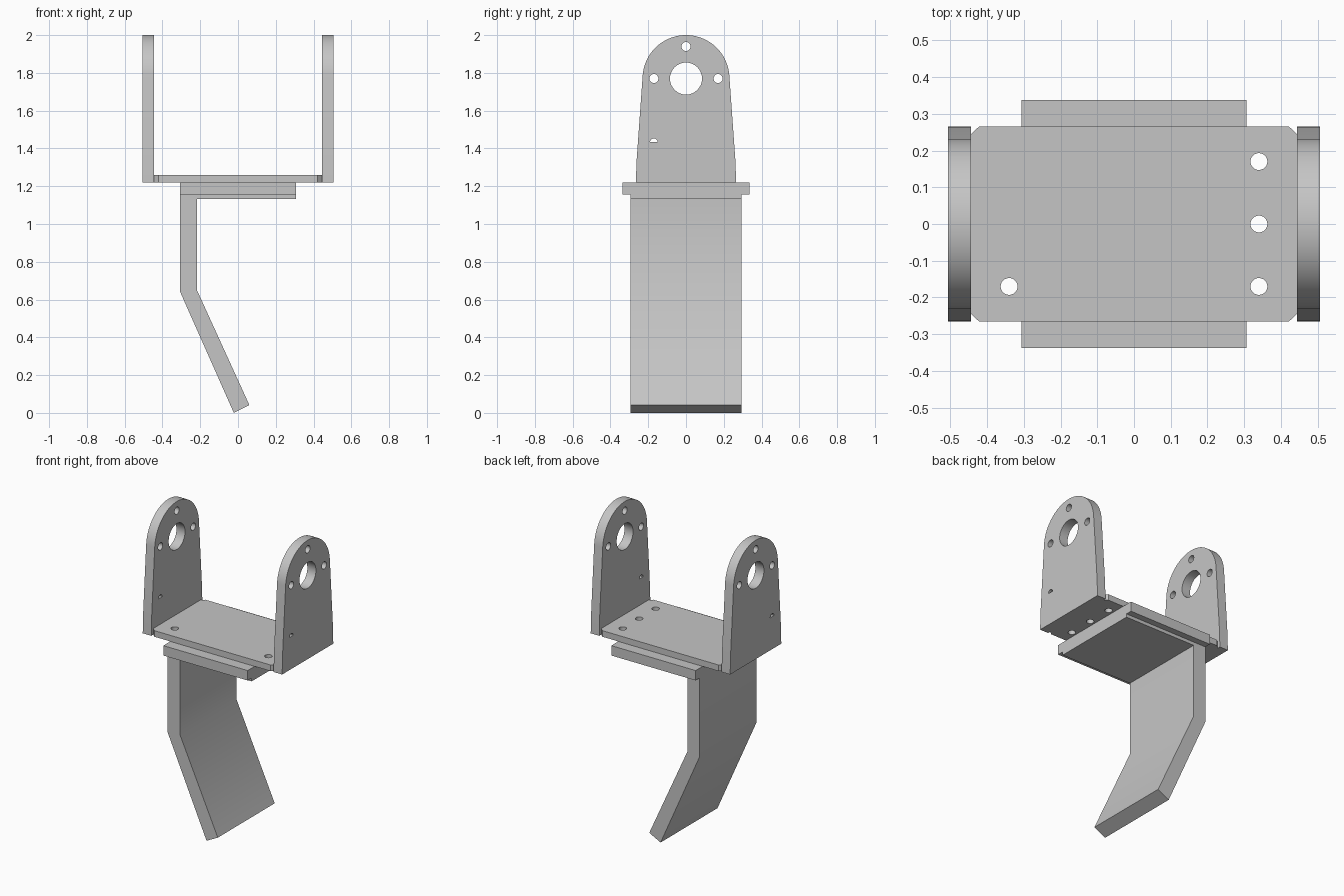
import bpy
import bmesh
import math
from mathutils import Matrix

cube = bpy.data.objects.get("Cube")
if cube:
    bpy.data.objects.remove(cube, do_unlink=True)

grey = bpy.data.materials.new("light grey metal")
grey.use_nodes = True
colour = (0.56, 0.56, 0.56, 1)
grey.diffuse_color = colour
grey.node_tree.nodes["Principled BSDF"].inputs["Base Color"].default_value = colour

# Drawing planes: local profile (u, v) and thickness direction w
FLAT = Matrix.Identity(4)                                # u=x, v=y, w=z
SIDE = Matrix(((0, 0, 1, 0), (1, 0, 0, 0), (0, 1, 0, 0), (0, 0, 0, 1)))  # u=y, v=z, w=x
FRONT = Matrix.Rotation(math.pi / 2, 4, "X")             # u=x, v=z, w=-y


def arc(cx, cy, r, start=0, end=360, steps=32):
    angles = [math.radians(start + (end - start) * i / steps) for i in range(steps + 1)]
    points = [(cx + r * math.cos(a), cy + r * math.sin(a)) for a in angles]
    return points[:-1] if end - start == 360 else points


def cut_plate(name, outline, holes, thickness, plane, offset=0):
    """Extrude a flat outline with holes into a closed plate."""
    curve = bpy.data.curves.new(name, "CURVE")
    curve.dimensions = "2D"
    curve.fill_mode = "BOTH"
    curve.extrude = thickness / 2
    for loop in [outline] + holes:
        spline = curve.splines.new("POLY")
        spline.points.add(len(loop) - 1)
        for point, (u, v) in zip(spline.points, loop):
            point.co = (u, v, 0, 1)
        spline.use_cyclic_u = True
    temp = bpy.data.objects.new(name + " outline", curve)
    bpy.context.collection.objects.link(temp)
    bpy.context.view_layer.update()
    mesh = bpy.data.meshes.new_from_object(
        temp.evaluated_get(bpy.context.evaluated_depsgraph_get()))
    bpy.data.objects.remove(temp, do_unlink=True)
    bpy.data.curves.remove(curve)

    bm = bmesh.new()
    bm.from_mesh(mesh)
    bmesh.ops.remove_doubles(bm, verts=bm.verts, dist=0.0001)
    bmesh.ops.transform(bm, verts=bm.verts,
                        matrix=plane @ Matrix.Translation((0, 0, offset)))
    bmesh.ops.recalc_face_normals(bm, faces=bm.faces)
    bm.to_mesh(mesh)
    bm.free()
    mesh.name = name
    mesh.materials.clear()
    mesh.materials.append(grey)
    obj = bpy.data.objects.new(name, mesh)
    bpy.context.collection.objects.link(obj)
    bpy.ops.object.select_all(action="DESELECT")
    obj.select_set(True)
    bpy.context.view_layer.objects.active = obj
    bpy.ops.object.shade_smooth_by_angle(angle=math.radians(30))
    return obj


# Two upright cheeks with rounded tops, a bearing hole and bolt holes
cheek = [(-0.265, 1.22), (0.265, 1.22), (0.262, 1.33)]
cheek += arc(0, 1.77, 0.23, 4, 176, 40) + [(-0.262, 1.33)]
cheek_holes = [arc(0, 1.77, 0.085)]
cheek_holes += [arc(y, z, 0.024, steps=20) for y, z in ((0, 1.94), (-0.17, 1.77), (0.17, 1.77))]
cheek_holes.append(arc(-0.17, 1.433, 0.02, 0, 180, 12))
for name, side in (("left_cheek", 1), ("right_cheek", -1)):
    cut_plate(name, cheek, cheek_holes, 0.062, SIDE, side * 0.475)

# Cross plate with clipped corners between the cheeks
base = [(-0.446, -0.242), (-0.422, -0.265), (0.422, -0.265), (0.446, -0.242),
        (0.446, 0.242), (0.422, 0.265), (-0.422, 0.265), (-0.446, 0.242)]
bolts = [(0.34, 0.17), (0.34, 0), (0.34, -0.17), (-0.34, -0.17)]
cut_plate("cross_plate", base, [arc(x, y, 0.023, steps=24) for x, y in bolts],
          0.04, FLAT, 1.24)

# Wide flange under the cross plate
flange = [(-0.306, -0.337), (0.306, -0.337), (0.306, 0.337), (-0.306, 0.337)]
cut_plate("flange", flange, [], 0.065, FLAT, 1.1875)

# Bent leg with its mounting slab
leg = [(-0.306, 1.155), (0.306, 1.155), (0.306, 1.133), (-0.216, 1.133),
       (-0.216, 0.647), (0.06, 0.042), (-0.022, 0), (-0.306, 0.64)]
cut_plate("bent_leg", leg, [], 0.59, FRONT)
